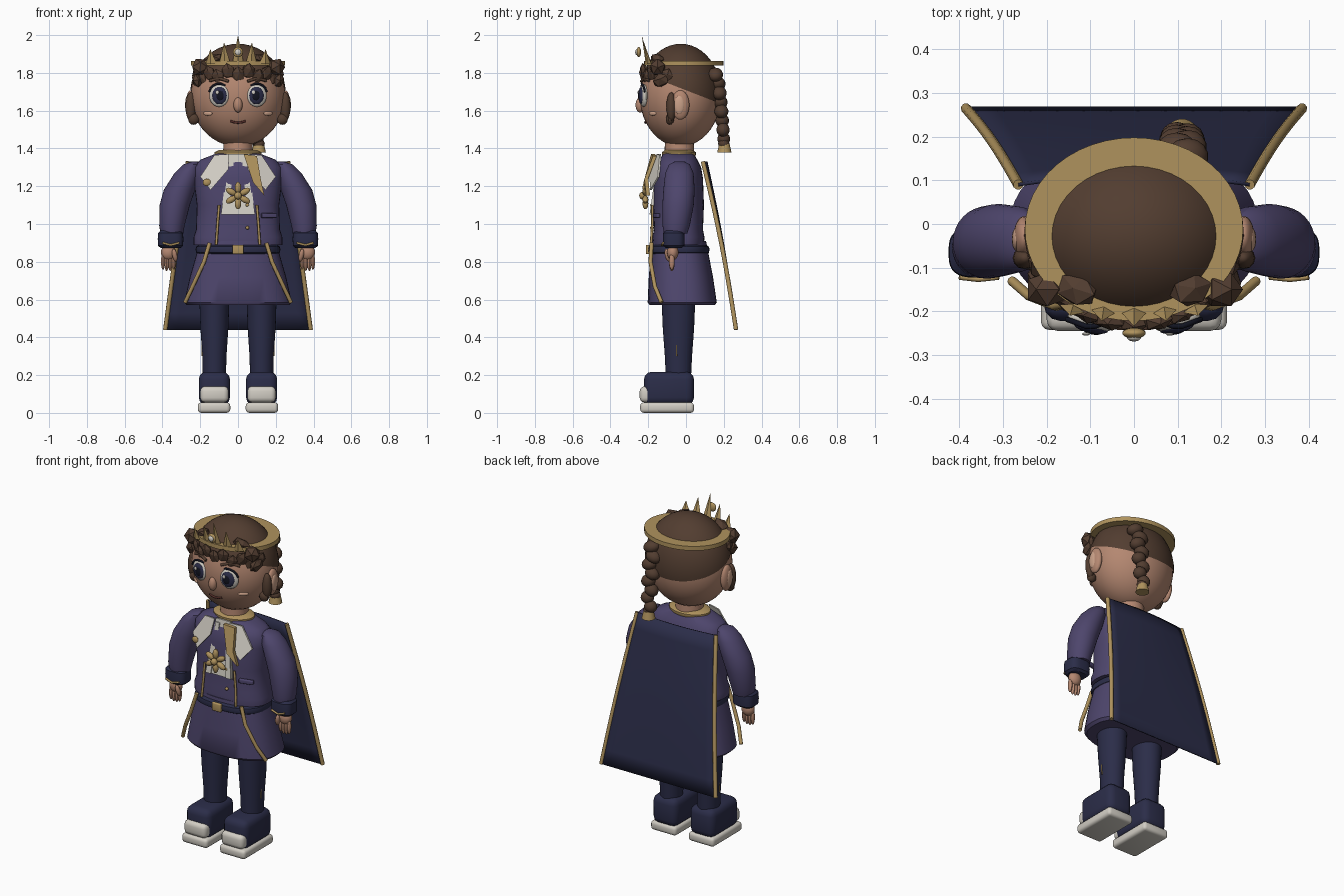
import bpy, bmesh, math
from mathutils import Vector, Matrix, Euler

if "Cube" in bpy.data.objects:
    bpy.data.objects.remove(bpy.data.objects["Cube"])


def material(name, *rgb):
    m = bpy.data.materials.new(name)
    m.use_nodes = True
    m.diffuse_color = (*rgb, 1)
    m.node_tree.nodes["Principled BSDF"].inputs["Base Color"].default_value = (*rgb, 1)
    return m


SKIN = material("skin", .46, .245, .165)
CHEEK = material("cheek", .6, .36, .25)
HAIR = material("brown_hair", .085, .047, .03)
NAVY = material("navy", .024, .026, .066)
PURPLE = material("purple_cloth", .075, .06, .15)
GOLD = material("gold", .43, .29, .11)
WHITE = material("off_white", .64, .61, .55)
DARK = material("pupil_black", .006, .007, .015)
MOUTH = material("dark_red", .1, .03, .025)


def finish(name, bm, mat, smooth=True):
    bmesh.ops.recalc_face_normals(bm, faces=bm.faces[:])
    mesh = bpy.data.meshes.new(name)
    bm.to_mesh(mesh)
    bm.free()
    mesh.materials.append(mat)
    ob = bpy.data.objects.new(name, mesh)
    bpy.context.collection.objects.link(ob)
    if smooth:
        bpy.ops.object.select_all(action='DESELECT')
        ob.select_set(True)
        bpy.context.view_layer.objects.active = ob
        bpy.ops.object.shade_smooth_by_angle(angle=math.radians(40))
    return ob


def placed(loc, scale, rot=(0, 0, 0)):
    return Matrix.LocRotScale(Vector(loc), Euler(rot), Vector(scale))


def blob(name, loc, scale, mat, rot=(0, 0, 0), seg=20):
    bm = bmesh.new()
    bmesh.ops.create_uvsphere(bm, u_segments=seg, v_segments=seg // 2 + 2, radius=1,
                              matrix=placed(loc, scale, rot))
    return finish(name, bm, mat)


def clump(name, loc, scale, mat, rot=(0, 0, 0)):
    bm = bmesh.new()
    bmesh.ops.create_icosphere(bm, subdivisions=1, radius=1, matrix=placed(loc, scale, rot))
    return finish(name, bm, mat, False)


def cone(name, loc, r1, r2, depth, mat, rot=(0, 0, 0), seg=24, flat=1):
    bm = bmesh.new()
    bmesh.ops.create_cone(bm, cap_ends=True, segments=seg, radius1=r1, radius2=r2,
                          depth=depth, matrix=placed(loc, (1, flat, 1), rot))
    return finish(name, bm, mat)


def box(name, loc, size, mat, bevel=.01, rot=(0, 0, 0)):
    bm = bmesh.new()
    bmesh.ops.create_cube(bm, size=1, matrix=placed(loc, size, rot))
    bmesh.ops.bevel(bm, geom=bm.edges[:], offset=bevel, segments=3, affect='EDGES', profile=.5)
    return finish(name, bm, mat)


def loft(name, rings, mat, power=2.0, seg=32):
    """Stack horizontal superellipses given as (x, y, z, rx, ry)."""
    bm = bmesh.new()
    loops = []
    for x, y, z, rx, ry in rings:
        loop = []
        for i in range(seg):
            a = math.tau * i / seg
            c, s = math.cos(a), math.sin(a)
            loop.append(bm.verts.new((x + rx * math.copysign(abs(c) ** (2 / power), c),
                                      y + ry * math.copysign(abs(s) ** (2 / power), s), z)))
        loops.append(loop)
    for a, b in zip(loops, loops[1:]):
        for i in range(seg):
            j = (i + 1) % seg
            bm.faces.new((a[i], a[j], b[j], b[i]))
    bm.faces.new(loops[0])
    bm.faces.new(loops[-1])
    return finish(name, bm, mat)


def tube(name, pts, r, mat):
    cu = bpy.data.curves.new(name, 'CURVE')
    cu.dimensions = '3D'
    cu.bevel_depth, cu.bevel_resolution, cu.use_fill_caps = r, 2, True
    sp = cu.splines.new('POLY')
    sp.points.add(len(pts) - 1)
    for p, co in zip(sp.points, pts):
        p.co = (*co, 1)
    cu.materials.append(mat)
    ob = bpy.data.objects.new(name, cu)
    bpy.context.collection.objects.link(ob)
    return ob


def plate(name, pts, mat, thick=.009):
    bm = bmesh.new()
    face = bm.faces.new([bm.verts.new(p) for p in pts])
    out = bmesh.ops.extrude_face_region(bm, geom=[face])["geom"]
    bmesh.ops.translate(bm, vec=(0, thick, 0), verts=[v for v in out if isinstance(v, bmesh.types.BMVert)])
    return finish(name, bm, mat, False)


def face_y(x, z):
    return -.03 - .215 * math.sqrt(max(0, 1 - (x / .25) ** 2 - ((z - 1.68) / .27) ** 2))


# Head, neck and hair cap trimmed by a sloping hairline
blob("head", (0, -.03, 1.68), (.25, .215, .27), SKIN, seg=40)
cone("neck", (0, -.035, 1.41), .08, .075, .12, SKIN)
bm = bmesh.new()
bmesh.ops.create_uvsphere(bm, u_segments=40, v_segments=24, radius=1,
                          matrix=placed((0, -.028, 1.682), (.254, .217, .272)))
bmesh.ops.bisect_plane(bm, geom=bm.verts[:] + bm.edges[:] + bm.faces[:],
                       plane_co=(0, -.16, 1.77), plane_no=(0, .36, .93), clear_inner=True)
finish("hair_cap", bm, HAIR)

# Fringe of angular locks
for i in range(11):
    t = i / 5 - 1
    a = t * 1.15
    z = 1.8 - .03 * abs(t) + .012 * (-1) ** i
    clump("fringe_lock", (.235 * math.sin(a), -.02 - .205 * math.cos(a), z),
          (.038, .022, .048), HAIR, (.25, .5 * t, a))
for s in (-1, 1):
    clump("temple_lock", (s * .2, -.15, 1.83), (.05, .045, .05), HAIR, (0, s * .5, 0))
    clump("top_lock", (s * .13, -.15, 1.87), (.055, .04, .028), HAIR, (0, s * .4, s * .3))
    clump("outer_lock", (s * .215, -.13, 1.76), (.03, .05, .04), HAIR, (.4, s * .3, 0))

# Facial features
for s in (-1, 1):
    blob("eye_white", (s * .1, -.224, 1.68), (.054, .02, .06), WHITE, (0, 0, s * .25))
    blob("iris", (s * .098, -.237, 1.68), (.04, .013, .046), NAVY, (0, 0, s * .2))
    blob("pupil", (s * .096, -.246, 1.68), (.022, .007, .027), DARK, (0, 0, s * .2))
    blob("eye_glint", (s * .096 - .014, -.252, 1.697), (.009, .004, .011), WHITE)
    lash = [(s * .1 + .055 * math.cos(a), -.238 + .02 * abs(math.cos(a)), 1.685 + .058 * math.sin(a))
            for a in [math.pi * (.08 + .12 * k) for k in range(8)]]
    tube("upper_lash", lash, .006, DARK)
    brow = [(s * x, face_y(s * x, z) - .004, z) for x, z in ((.05, 1.755), (.1, 1.772), (.15, 1.758))]
    tube("eyebrow", brow, .008, HAIR)
    blob("cheek", (s * .16, face_y(.16, 1.585), 1.585), (.03, .008, .012), CHEEK, (0, 0, s * .65))
    blob("ear", (s * .252, -.03, 1.63), (.024, .048, .078), SKIN)
    blob("ear_inner", (s * .268, -.035, 1.63), (.012, .028, .05), CHEEK)
    blob("side_curl", (s * .25, -.078, 1.62), (.028, .026, .078), HAIR, seg=12)
    blob("side_curl_end", (s * .235, -.085, 1.555), (.03, .022, .03), HAIR, seg=10)
blob("nose", (0, -.243, 1.63), (.024, .024, .04), SKIN)
tube("mouth", [(x, face_y(x, 1.54) - .002, 1.536 + 6 * x * x) for x in (-.04, -.02, 0, .02, .04)], .006, MOUTH)

# Braid hanging behind the left side
for i in range(8):
    t = i / 7
    blob("braid_bead", (.11 + .012 * (-1) ** i, .155 + .045 * t ** .6, 1.79 - .34 * t),
         (.05 - .012 * t, .042 - .008 * t, .036), HAIR, (0, .35 * (-1) ** i, 0), seg=14)
cone("braid_tie", (.11, .203, 1.4), .038, .028, .045, GOLD)
blob("braid_tip", (.11, .2, 1.425), (.032, .03, .025), HAIR, seg=12)

# Crown: flat band, leaning points and jewel
bm = bmesh.new()
ring = []
for i in range(48):
    a = math.tau * i / 48
    ring.append([bm.verts.new((rx * math.cos(a), -.012 + (rx - .04) * math.sin(a), z))
                 for rx, z in ((.18, 1.838), (.25, 1.838), (.25, 1.864), (.18, 1.864))])
for a, b in zip(ring, ring[1:] + ring[:1]):
    for k in range(4):
        bm.faces.new((a[k], b[k], b[(k + 1) % 4], a[(k + 1) % 4]))
finish("crown_band", bm, GOLD)
for i in range(-2, 3):
    h = .15 - .037 * abs(i)
    cone("crown_point", (i * .072, -.218 + .008 * abs(i), 1.85 + h / 2), .03, 0, h, GOLD, (.22, 0, i * .15), 4, .4)
blob("crown_jewel_mount", (0, -.25, 1.91), (.027, .012, .027), GOLD)
blob("crown_jewel", (0, -.26, 1.91), (.016, .009, .016), WHITE)

# Coat body, skirt and belt
loft("coat_body", [(0, -.04, z, rx, ry) for z, rx, ry in
     ((.89, .235, .135), (.93, .235, .138), (.97, .222, .13), (1.1, .218, .135),
      (1.24, .235, .13), (1.3, .235, .12), (1.34, .2, .1), (1.375, .11, .08))], PURPLE, 2.5, 40)
loft("coat_skirt", [(0, y, z, rx, ry) for y, z, rx, ry in
     ((-.02, .57, .27, .172), (-.02, .585, .285, .183), (-.027, .72, .255, .17), (-.037, .91, .2, .143))],
     PURPLE, 2.5, 40)
loft("belt", [(0, -.038, z, .225 - d, .163 - d) for z, d in
     ((.838, .02), (.848, .004), (.865, 0), (.88, .004), (.89, .02))], NAVY, 2.5, 40)
box("belt_buckle", (0, -.203, .865), (.06, .02, .05), GOLD, .006)
loft("gold_collar", [(0, -.038, z, r, r * .72) for z, r in
     ((1.355, .115), (1.365, .125), (1.38, .125), (1.392, .1))], GOLD)

# Shirt front, lapels, scarf and flower badge
plate("shirt_front", [(-.05, -.14, 1.37), (.05, -.14, 1.37), (.09, -.186, 1.05), (-.09, -.186, 1.05)], WHITE)
for s in (-1, 1):
    plate("shirt_pleat", [(s * .02, -.15, 1.35), (s * .045, -.15, 1.35), (s * .085, -.193, 1.05), (s * .05, -.193, 1.05)], WHITE)
    plate("shirt_lapel", [(s * .05, -.155, 1.37), (s * .125, -.14, 1.365), (s * .2, -.15, 1.25),
                          (s * .145, -.19, 1.18), (s * .05, -.195, 1.29)], WHITE)
    tube("coat_front_trim", [(s * .1, -.178, 1.1), (s * .108, -.178, 1), (s * .115, -.185, .89)], .007, GOLD)
    tube("skirt_trim", [(s * .15, -.182, .9), (s * .18, -.188, .8), (s * .24, -.165, .67), (s * .28, -.13, .585)],
         .011, GOLD)
plate("scarf", [(.03, -.185, 1.37), (.1, -.175, 1.36), (.12, -.22, 1.24), (.14, -.21, 1.15), (.08, -.225, 1.22)],
      GOLD, .02)
for i in range(6):
    a = math.tau * i / 6 + math.pi / 6
    blob("badge_petal", (.042 * math.cos(a), -.215, 1.15 + .042 * math.sin(a)), (.032, .016, .017), GOLD,
         (0, -a, 0), 10)
blob("badge_centre", (0, -.23, 1.15), (.02, .018, .02), GOLD, seg=12)
for z in (1.1, .98):
    blob("coat_button", (.05, -.18, z), (.01, .01, .01), GOLD, seg=10)
blob("shoulder_pin", (-.165, -.175, 1.22), (.022, .01, .02), GOLD, seg=10)
box("pocket_flap", (.165, -.156, 1.045), (.085, .02, .025), PURPLE, .005, (0, 0, .25))

# Arms, hands, legs and shoes
for s in (-1, 1):
    loft("sleeve", [(s * x, y, z, rx, ry) for x, y, z, rx, ry in
         ((.35, -.055, .95, .06, .062), (.35, -.052, .99, .067, .072), (.335, -.042, 1.1, .08, .083),
          (.31, -.037, 1.18, .083, .083), (.268, -.035, 1.27, .068, .075), (.245, -.035, 1.315, .045, .055),
          (.23, -.035, 1.33, .015, .025))], PURPLE)
    loft("cuff", [(s * .357, -.065, z, .068 - d, .058 - d) for z, d in
         ((.873, .015), (.885, .002), (.92, 0), (.952, .002), (.965, .015))], NAVY, 3)
    tube("cuff_trim", [(s * .31, -.122, .9), (s * .357, -.127, .888), (s * .4, -.122, .9)], .006, GOLD)
    blob("palm", (s * .368, -.07, .85), (.04, .03, .042), SKIN)
    for k in range(4):
        blob("finger", (s * (.34 + .019 * k), -.075, .803 - .009 * math.sin(k)), (.0115, .015, .045), SKIN, seg=10)
    blob("thumb", (s * .335, -.098, .835), (.014, .014, .035), SKIN, (.2, s * .2, 0), 10)
    loft("leg", [(s * .125, -.04, z, rx, ry) for z, rx, ry in
         ((.15, .06, .065), (.3, .064, .072), (.45, .074, .083), (.62, .08, .09))], NAVY)
    tube("leg_stripe", [(s * .19, -.05, .36), (s * .188, -.05, .3)], .004, GOLD)
    box("shoe", (s * .125, -.09, .13), (.165, .265, .175), NAVY, .04)
    box("toe_cap", (s * .125, -.2, .098), (.15, .09, .085), WHITE, .025)
    box("sole", (s * .127, -.1, .028), (.172, .285, .055), WHITE, .018)

# Cape sheet with gold side edges
def cape_point(u, v):
    return ((.265 + .12 * v) * u,
            .09 + .175 * v + .012 * math.sin(math.pi * v) + .02 * (1 - u * u) * (1 - v), 1.33 - .89 * v)


bm = bmesh.new()
grid = [[bm.verts.new(cape_point(i / 6 - 1, j / 10)) for i in range(13)] for j in range(11)]
for a, b in zip(grid, grid[1:]):
    for i in range(12):
        bm.faces.new((a[i], a[i + 1], b[i + 1], b[i]))
cape = finish("cape", bm, NAVY)
mod = cape.modifiers.new("thickness", 'SOLIDIFY')
mod.thickness, mod.offset = .008, 0
for s in (-1, 1):
    tube("cape_edge", [cape_point(s, j / 10) for j in range(11)], .012, GOLD)
